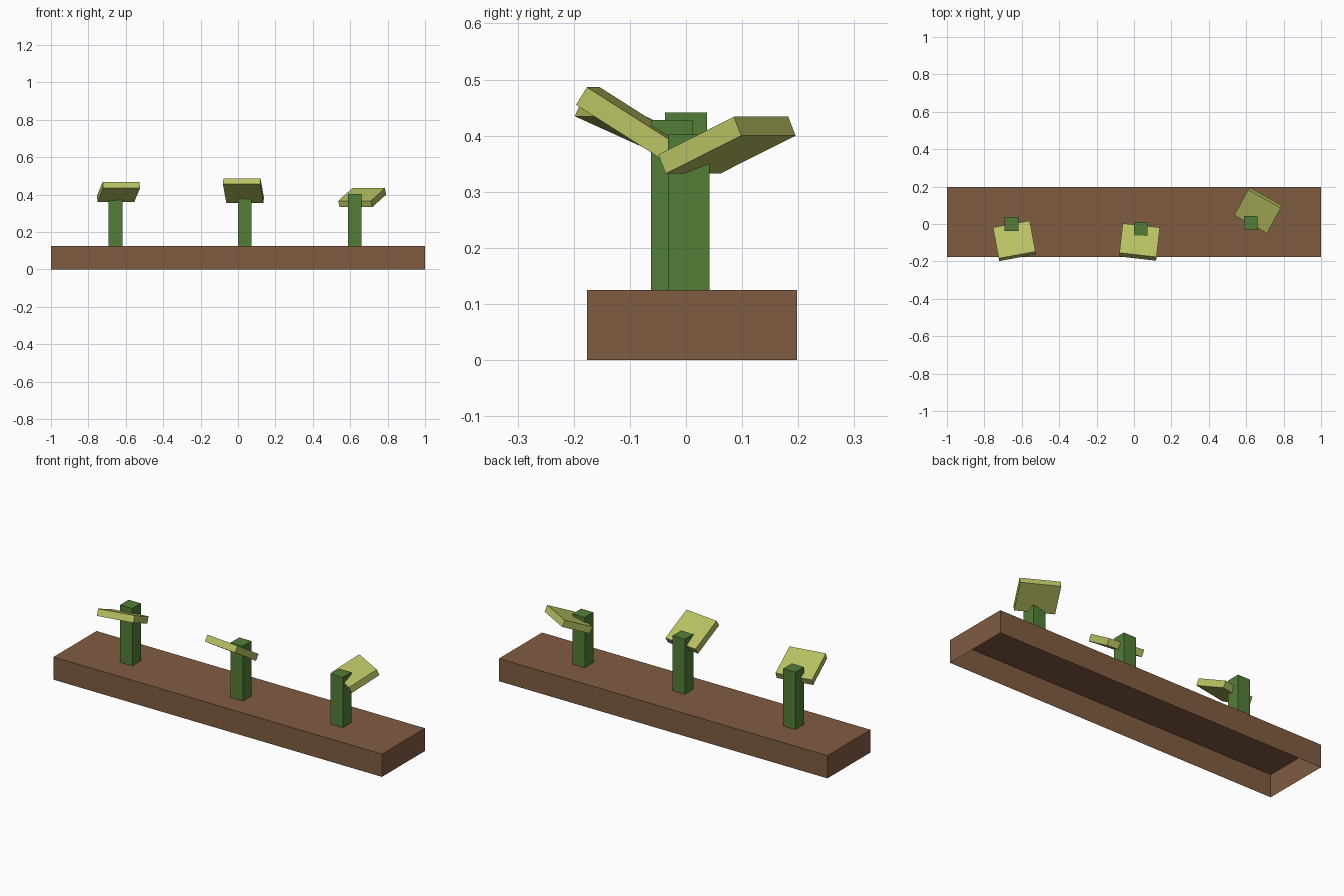
import bpy
import bmesh
from math import radians
from mathutils import Matrix, Vector

cube = bpy.data.objects.get("Cube")
if cube:
    bpy.data.objects.remove(cube, do_unlink=True)


def material(name, rgb):
    mat = bpy.data.materials.new(name)
    mat.use_nodes = True
    color = (*rgb, 1.0)
    mat.diffuse_color = color
    mat.node_tree.nodes["Principled BSDF"].inputs["Base Color"].default_value = color
    return mat


def box(name, mat, size, center, yaw=0, pitch=0, open_bottom=False):
    bm = bmesh.new()
    bmesh.ops.create_cube(bm, size=1, matrix=Matrix.Diagonal((*size, 1)))
    if open_bottom:
        bottom = [f for f in bm.faces if f.normal.z < -0.5]
        bmesh.ops.delete(bm, geom=bottom, context="FACES")
    mesh = bpy.data.meshes.new(name)
    bm.to_mesh(mesh)
    bm.free()
    mesh.materials.append(mat)
    obj = bpy.data.objects.new(name, mesh)
    obj.location = Vector(center)
    # Pitch lifts the outer (-y) end, yaw then turns it around the stem
    obj.rotation_euler = (radians(-pitch), 0, radians(yaw))
    bpy.context.collection.objects.link(obj)
    return obj


soil = material("soil_brown", (0.216, 0.107, 0.053))
stem_green = material("stem_green", (0.086, 0.208, 0.038))
leaf_green = material("pale_leaf_green", (0.491, 0.539, 0.122))

# Hollow planter bed, open underneath
BED_TOP = 0.125
box("soil_bed", soil, (2, 0.374, BED_TOP), (0, 0.011, BED_TOP / 2), open_bottom=True)

# Each plant: side, stem x, y, top; leaf centre, length, yaw, pitch
plants = [
    ("right", (-0.655, 0.0, 0.441), (-0.639, -0.09, 0.414), 0.184, 10.5, 24),
    ("middle", (0.036, -0.025, 0.428), (0.029, -0.096, 0.4205), 0.188, -6.5, 32.3),
    ("left", (0.624, 0.005, 0.402), (0.664, 0.073, 0.383), 0.168, 151, 23.7),
]
for side, (x, y, top), leaf_center, length, yaw, pitch in plants:
    height = top - BED_TOP
    box(f"{side}_stem", stem_green, (0.074, 0.074, height),
        (x, y, BED_TOP + height / 2), open_bottom=True)
    box(f"{side}_leaf", leaf_green, (0.2, length, 0.037), leaf_center, yaw, pitch)
